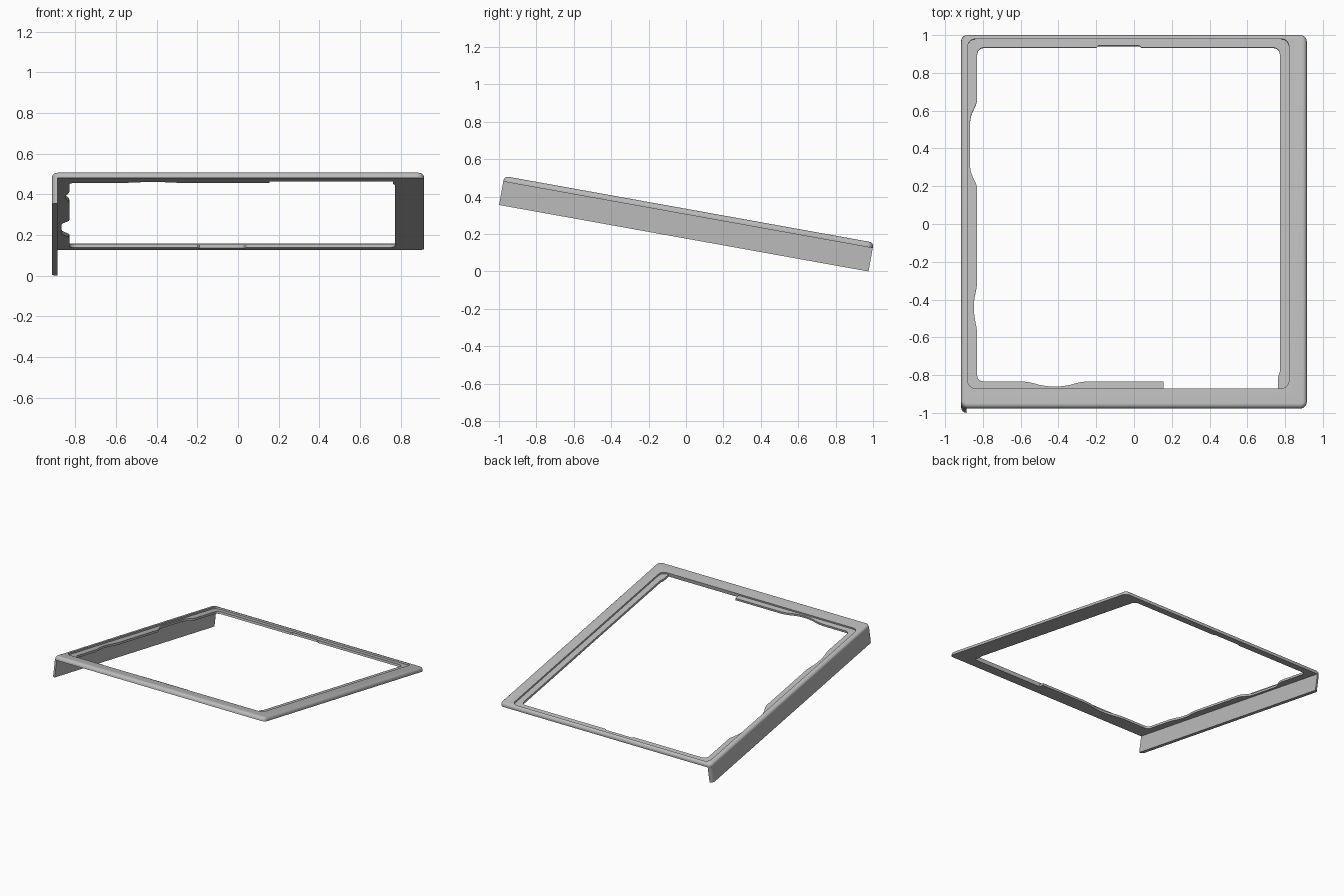
import bpy, bmesh, math
from mathutils import Vector, Matrix

if "Cube" in bpy.data.objects:
    bpy.data.objects.remove(bpy.data.objects["Cube"], do_unlink=True)

TILT = math.radians(-10.2)
HALF_W, HALF_L = 0.915, 1.0035
THICK, LEDGE, DEPTH = 0.03, 0.013, 0.157
PLACE = Matrix.Translation((0, 0.016, 0.332)) @ Matrix.Rotation(TILT, 4, 'X')

grey = bpy.data.materials.new("neutral_grey")
grey.use_nodes = True
grey.diffuse_color = (0.5, 0.5, 0.5, 1)
grey.node_tree.nodes["Principled BSDF"].inputs["Base Color"].default_value = (0.5, 0.5, 0.5, 1)


def rounded(corners, steps=6):
    """Outline from (x, y, cut) corners, each softened over its cut distance."""
    out = []
    for i, (x, y, cut) in enumerate(corners):
        p = Vector((x, y))
        if cut == 0:
            out.append(p)
            continue
        prev, nxt = Vector(corners[i - 1][:2]), Vector(corners[(i + 1) % len(corners)][:2])
        a = p + (prev - p).normalized() * cut
        b = p + (nxt - p).normalized() * cut
        c, d = a.lerp(p, 0.55), b.lerp(p, 0.55)
        for k in range(steps + 1):
            t = k / steps
            s = 1 - t
            out.append(a * s**3 + c * 3 * s * s * t + d * 3 * s * t * t + b * t**3)
    return out


def rect(x0, x1, y0, y1, r):
    return rounded([(x0, y0, r), (x1, y0, r), (x1, y1, r), (x0, y1, r)])


def prism(name, outline, z0, z1, bevel=0):
    """Extruded outline with an optional rounded top rim."""
    bm = bmesh.new()
    base = bm.faces.new([bm.verts.new((p.x, p.y, z0)) for p in outline])
    ext = bmesh.ops.extrude_face_region(bm, geom=[base], use_keep_orig=True)
    top = [v for v in ext["geom"] if isinstance(v, bmesh.types.BMVert)]
    bmesh.ops.translate(bm, verts=top, vec=(0, 0, z1 - z0))
    bmesh.ops.recalc_face_normals(bm, faces=bm.faces)
    if bevel:
        rim = [e for e in bm.edges if all(v in top for v in e.verts)]
        bmesh.ops.bevel(bm, geom=rim, offset=bevel, segments=5, profile=0.5, affect='EDGES')
    mesh = bpy.data.meshes.new(name)
    bm.to_mesh(mesh)
    bm.free()
    mesh.materials.append(grey)
    obj = bpy.data.objects.new(name, mesh)
    bpy.context.collection.objects.link(obj)
    obj.matrix_world = PLACE
    return obj


def select(obj):
    bpy.ops.object.select_all(action='DESELECT')
    obj.select_set(True)
    bpy.context.view_layer.objects.active = obj


def cut(obj, cutter):
    mod = obj.modifiers.new("cut", 'BOOLEAN')
    mod.operation, mod.solver, mod.object = 'DIFFERENCE', 'EXACT', cutter
    select(obj)
    bpy.ops.object.modifier_apply(modifier=mod.name)
    bpy.data.objects.remove(cutter, do_unlink=True)


# Bezel plate with a softly rounded top edge
bezel = prism("bezel_frame", rect(-HALF_W, HALF_W, -HALF_L, HALF_L, 0.035), -THICK, 0, 0.022)

# Shallow recess leaving the inner ledge
cut(bezel, prism("recess_cutter", rect(-0.88, 0.82, -0.90, 0.98, 0.04), -LEDGE, 0.1))

# Opening: ledge outline with relief notches, counter-clockwise from front left
opening = rounded([
    (-0.83, -0.86, 0.03),
    (-0.57, -0.86, 0.04), (-0.47, -0.888, 0.04), (-0.37, -0.888, 0.04), (-0.27, -0.86, 0.04),
    (0.155, -0.86, 0), (0.155, -0.901, 0),
    (0.762, -0.901, 0), (0.762, -0.835, 0.01), (0.772, -0.815, 0.01),
    (0.772, 0.935, 0.035),
    (0.04, 0.935, 0), (0.03, 0.945, 0), (-0.19, 0.945, 0), (-0.20, 0.935, 0),
    (-0.83, 0.935, 0.035),
    (-0.83, 0.645, 0.02), (-0.868, 0.56, 0.03), (-0.868, 0.27, 0.03), (-0.83, 0.19, 0.02),
    (-0.83, -0.34, 0.03), (-0.847, -0.42, 0.02), (-0.847, -0.50, 0.02), (-0.83, -0.59, 0.03),
])
cut(bezel, prism("opening_cutter", opening, -0.1, 0.1))

# Side skirt hanging below the right edge
skirt = prism("side_skirt", rounded([
    (-HALF_W, -HALF_L, 0.028), (-0.887, -HALF_L, 0), (-0.887, HALF_L, 0), (-HALF_W, HALF_L, 0.028),
]), -DEPTH, -THICK)

for obj in (bezel, skirt):
    select(obj)
    bpy.ops.object.shade_smooth_by_angle(angle=math.radians(30))
